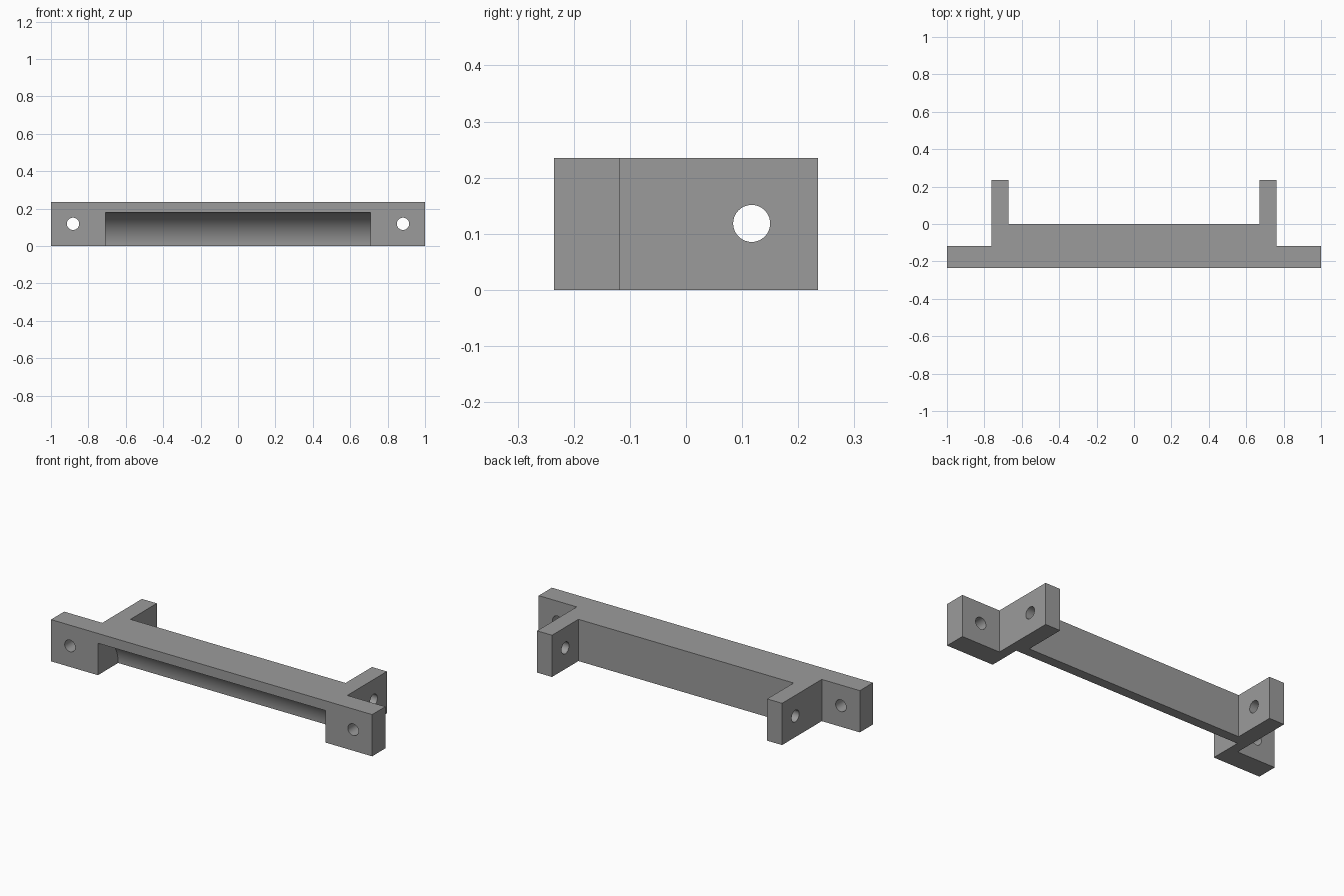
import bpy, bmesh, math

if "Cube" in bpy.data.objects:
    bpy.data.objects.remove(bpy.data.objects["Cube"])

H = 0.235                    # bracket height, also half its depth
FLANGE_Y, BEAM_Y = -0.118, 0.0
LEG_IN, LEG_OUT = 0.67, 0.763

grey = bpy.data.materials.new("grey")
grey.diffuse_color = (0.33, 0.33, 0.33, 1)
grey.use_nodes = True
grey.node_tree.nodes["Principled BSDF"].inputs["Base Color"].default_value = grey.diffuse_color

# Bracket body: half outline mirrored across x, extruded upwards
half = [(1, -H), (1, FLANGE_Y), (LEG_OUT, FLANGE_Y), (LEG_OUT, H),
        (LEG_IN, H), (LEG_IN, BEAM_Y)]
outline = half + [(-x, y) for x, y in reversed(half)]
bm = bmesh.new()
face = bm.faces.new([bm.verts.new((x, y, 0)) for x, y in outline])
ext = bmesh.ops.extrude_face_region(bm, geom=[face])
bmesh.ops.translate(bm, vec=(0, 0, H),
                    verts=[v for v in ext["geom"] if isinstance(v, bmesh.types.BMVert)])
bmesh.ops.recalc_face_normals(bm, faces=bm.faces)
mesh = bpy.data.meshes.new("bracket")
bm.to_mesh(mesh)
bm.free()
bracket = bpy.data.objects.new("bracket", mesh)
bpy.context.collection.objects.link(bracket)
mesh.materials.append(grey)


def cut_cylinder(name, centre, radius, length, axis, segments):
    """Cut a cylinder lying along x or y out of the bracket."""
    rot = (0, math.pi / 2, 0) if axis == "x" else (math.pi / 2, 0, 0)
    bpy.ops.mesh.primitive_cylinder_add(vertices=segments, radius=radius, depth=length,
                                        location=centre, rotation=rot)
    cutter = bpy.context.object
    cutter.name = name
    cutter.hide_render = True
    cutter.data.materials.append(grey)
    mod = bracket.modifiers.new(name, "BOOLEAN")
    mod.operation, mod.solver, mod.object = "DIFFERENCE", "EXACT", cutter
    bpy.context.view_layer.objects.active = bracket
    bpy.ops.object.modifier_apply(modifier=mod.name)
    bpy.data.objects.remove(cutter, do_unlink=True)


# Quarter-round recess along the lower front edge
cut_cylinder("recess_cutter", (0, -H, 0), 0.18, 1.416, "x", 96)

# Screw holes through the flanges and legs
for s in (-1, 1):
    cut_cylinder("flange_hole_cutter", (s * 0.882, (FLANGE_Y - H) / 2, H / 2 + 0.001),
                 0.033, 0.2, "y", 40)
    cut_cylinder("leg_hole_cutter", (s * (LEG_IN + LEG_OUT) / 2, 0.117, H / 2 + 0.001),
                 0.033, 0.2, "x", 40)

# Smooth the round surfaces, keep the edges sharp
bpy.ops.object.select_all(action="DESELECT")
bracket.select_set(True)
bpy.context.view_layer.objects.active = bracket
bpy.ops.object.shade_smooth_by_angle(angle=math.radians(30))
